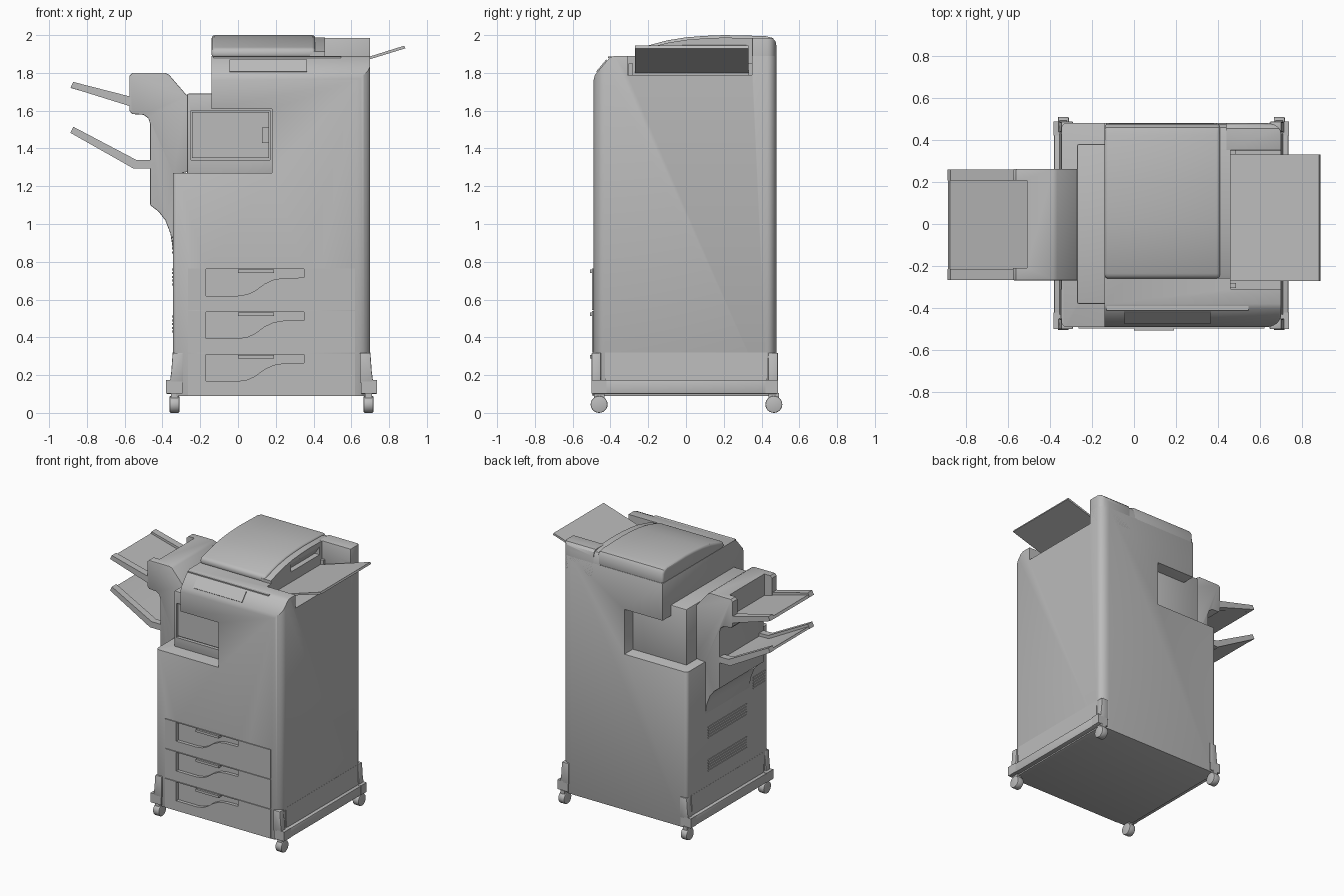
import bpy, bmesh, math

grey = bpy.data.materials.new("plain_grey")
grey.diffuse_color = (0.5, 0.5, 0.5, 1)
CX2 = 0.355           # twice the x centre of the cabinet, for mirroring


def finish(name, bm):
    bmesh.ops.recalc_face_normals(bm, faces=bm.faces)
    me = bpy.data.meshes.new(name)
    bm.to_mesh(me)
    bm.free()
    me.materials.append(grey)
    ob = bpy.data.objects.new(name, me)
    bpy.context.collection.objects.link(ob)
    return ob


def prism(name, pts, axis, a, b):
    """Extrude a 2D profile from a to b along an axis."""
    place = {'x': lambda p, t: (t, p[0], p[1]),
             'y': lambda p, t: (p[0], t, p[1]),
             'z': lambda p, t: (p[0], p[1], t)}[axis]
    bm = bmesh.new()
    lo = [bm.verts.new(place(p, a)) for p in pts]
    hi = [bm.verts.new(place(p, b)) for p in pts]
    bm.faces.new(lo)
    bm.faces.new(hi[::-1])
    n = len(pts)
    for i in range(n):
        j = (i + 1) % n
        bm.faces.new((lo[i], hi[i], hi[j], lo[j]))
    return finish(name, bm)


def box(name, x0, x1, y0, y1, z0, z1):
    return prism(name, [(x0, y0), (x1, y0), (x1, y1), (x0, y1)], 'z', z0, z1)


def apply(ob, mod):
    bpy.context.view_layer.objects.active = ob
    bpy.ops.object.modifier_apply(modifier=mod.name)


def boolean(ob, cutter, op='DIFFERENCE'):
    m = ob.modifiers.new("bool", 'BOOLEAN')
    m.operation, m.object, m.solver = op, cutter, 'EXACT'
    apply(ob, m)
    bpy.data.objects.remove(cutter)


def bevel(ob, width, segments=2, angle=50):
    m = ob.modifiers.new("bevel", 'BEVEL')
    m.width, m.segments = width, segments
    m.limit_method, m.angle_limit = 'ANGLE', math.radians(angle)
    apply(ob, m)


def corner(cx, cy, rx, ry, start, n=6):
    """Quarter-ellipse points."""
    return [(cx + rx * math.cos(math.radians(start + 90 * i / n)),
             cy + ry * math.sin(math.radians(start + 90 * i / n))) for i in range(n + 1)]


def plan():
    """Cabinet footprint with rounded corners, used to trim parts."""
    pts = (corner(0.63, 0.43, 0.07, 0.05, 0) + corner(-0.32, 0.455, 0.025, 0.025, 90)
           + corner(-0.32, -0.465, 0.025, 0.025, 180) + corner(0.63, -0.43, 0.07, 0.06, 270))
    return prism("trim", pts, 'z', 0, 3)


# Cabinet: C-shaped front profile trimmed by footprint and side profile
body = prism("cabinet", [(-0.4, 0.09), (0.8, 0.09), (0.8, 1.89), (-0.14, 1.89), (-0.14, 1.61),
                         (0.18, 1.61), (0.18, 1.27), (-0.4, 1.27)], 'y', -0.6, 0.6)
boolean(body, plan(), 'INTERSECT')
side = [(-0.7, 0), (0.7, 0), (0.7, 2.2), (-0.38, 2.2), (-0.38, 1.89), (-0.405, 1.88),
        (-0.482, 1.79), (-0.49, 1.76), (-0.7, 1.76)]
boolean(body, prism("trim", side, 'x', -1, 1), 'INTERSECT')
bevel(body, 0.01)
boolean(body, box("cut", 0.46, 0.9, -0.31, 0.35, 1.79, 2.2))

# Control strip on the sloped front edge
prism("control_strip", [(-0.475, 1.808), (-0.422, 1.871), (-0.41, 1.86), (-0.463, 1.797)],
      'x', -0.045, 0.365)
box("front_seam", -0.13, 0.545, -0.412, -0.39, 1.878, 1.886)

# Arched scanner lid and the lower feeder arch beside it
arch = [(-0.26, 1.88), (-0.26, 1.925), (-0.235, 1.936), (-0.1, 1.972), (0.0, 1.988), (0.1, 1.996),
        (0.2, 2.0), (0.42, 1.995), (0.46, 1.985), (0.476, 1.96), (0.48, 1.88)]
lid = prism("scanner_lid", arch, 'x', -0.14, 0.41)
bevel(lid, 0.018, 3)
feeder = prism("feeder_arch", [(y, z - 0.013 if z > 1.9 else z) for y, z in arch], 'x', 0.38, 0.46)
boolean(feeder, prism("cut", [(0.47, 1.965), (0.47, 1.8), (0.36, 1.8)], 'y', -0.02, 0.32))
rear = prism("rear_wall", [(0.35, 1.78), (0.35, 1.985), (0.455, 1.985), (0.472, 1.97),
                           (0.48, 1.94), (0.48, 1.78)], 'x', 0.44, 0.8)
boolean(rear, plan(), 'INTERSECT')
bevel(rear, 0.008)

# Feed tray on the right with its hinges
prism("feed_tray", [(0.455, 1.797), (0.46, 1.812), (0.88, 1.944), (0.886, 1.93)],
      'y', -0.27, 0.33)
for y in (-0.305, 0.33):
    box("tray_hinge", 0.455, 0.485, y, y + 0.025, 1.79, 1.85)

# Inner block in the notch, with a recessed door
inner = box("inner_block", -0.27, 0.2, -0.38, 0.38, 1.25, 1.69)
bevel(inner, 0.008)
boolean(inner, box("cut", -0.25, 0.17, -0.5, -0.355, 1.34, 1.6))
box("inner_door", -0.243, 0.163, -0.37, -0.34, 1.35, 1.593)
box("inner_door_handle", 0.128, 0.163, -0.378, -0.36, 1.43, 1.51)

# Three paper drawers with scooped grips
for k in range(3):
    z = 0.09 + 0.226 * k
    d = box("drawer", -0.265, 0.62, -0.497, -0.44, z + 0.003, z + 0.223)
    curve = [(-0.17, 0.082), (0.0, 0.082), (0.05, 0.09), (0.09, 0.108), (0.14, 0.145),
             (0.19, 0.168), (0.24, 0.176), (0.35, 0.178), (0.35, 0.223), (-0.17, 0.223)]
    scoop = [(x, z + h - 0.004) for x, h in curve]
    boolean(body, prism("cut", scoop, 'y', -0.6, -0.472))
    boolean(d, prism("cut", scoop, 'y', -0.6, -0.472))
    box("drawer_handle", 0.0, 0.19, -0.507, -0.46, z + 0.198, z + 0.216)

# Side finisher
fin = prism("finisher", [(-0.575, 1.6), (-0.575, 1.785), (-0.56, 1.8), (-0.385, 1.8), (-0.365, 1.79),
                         (-0.27, 1.68), (-0.25, 1.68), (-0.25, 1.28), (-0.335, 1.26),
                         (-0.335, 0.87), (-0.345, 0.87), (-0.358, 0.95), (-0.385, 1.02),
                         (-0.42, 1.065), (-0.465, 1.1), (-0.465, 1.53), (-0.475, 1.56),
                         (-0.5, 1.578), (-0.56, 1.582)], 'y', -0.268, 0.262)
bevel(fin, 0.006)
boolean(fin, box("cut", -0.7, -0.51, -0.21, 0.207, 1.62, 1.9))

# Output trays: thin floor between two raised side rails
trays = {
    "upper_tray": ([(-0.56, 1.62), (-0.56, 1.672), (-0.872, 1.752), (-0.887, 1.722)],
                   [(-0.505, 1.61), (-0.505, 1.635), (-0.876, 1.738), (-0.885, 1.72)]),
    "lower_tray": ([(-0.46, 1.293), (-0.46, 1.338), (-0.54, 1.34), (-0.872, 1.515),
                    (-0.888, 1.483), (-0.552, 1.293)],
                   [(-0.46, 1.295), (-0.46, 1.315), (-0.545, 1.317), (-0.877, 1.497),
                    (-0.885, 1.483), (-0.552, 1.295)])}
for name, (rail, floor) in trays.items():
    prism(name + "_floor", floor, 'y', -0.22, 0.215)
    prism(name + "_front_rail", rail, 'y', -0.266, -0.213)
    prism(name + "_back_rail", rail, 'y', 0.208, 0.26)

# Vent slats on the left side
for y0, y1, zc in ((-0.23, 0.23, 0.72), (-0.23, 0.23, 0.47), (-0.45, -0.31, 0.89)):
    for i in range(5):
        z = zc - 0.04 + i * 0.02
        box("vent_slat", -0.35, -0.335, y0, y1, z - 0.005, z + 0.005)

# Base rails, corner posts and casters on both sides
for mirrored in (False, True):
    def mx(x):
        return CX2 - x if mirrored else x
    rail = box("base_rail", mx(0.65), mx(0.735), -0.49, 0.482, 0.1, 0.172)
    bevel(rail, 0.006)
    prism("base_skirt", [(mx(0.65), 0.16), (mx(0.709), 0.16), (mx(0.701), 0.32), (mx(0.65), 0.32)],
          'y', -0.43, 0.43)
    for y0, y1, yc in ((-0.5, -0.45, -0.46), (0.435, 0.487, 0.465)):
        post = prism("corner_post", [(mx(0.645), 0.16), (mx(0.716), 0.16), (mx(0.708), 0.22),
                                     (mx(0.701), 0.318), (mx(0.645), 0.318)], 'y', y0, y1)
        bevel(post, 0.005)
        f0, f1 = (-0.5, -0.42) if y0 < 0 else (0.42, 0.487)
        box("foot", mx(0.65), mx(0.737), f0, f1, 0.102, 0.174)
        ring = [(yc + 0.045 * math.cos(math.tau * i / 24), 0.045 + 0.045 * math.sin(math.tau * i / 24))
                for i in range(24)]
        wheel = prism("caster_wheel", ring, 'x', mx(0.665), mx(0.717))
        bevel(wheel, 0.006)
        box("caster_fork", mx(0.673), mx(0.709), yc - 0.028, yc + 0.028, 0.05, 0.105)

# Smooth shading with sharp edges kept
for ob in bpy.context.scene.objects:
    ob.select_set(True)
bpy.context.view_layer.objects.active = body
bpy.ops.object.shade_smooth_by_angle(angle=math.radians(30))
